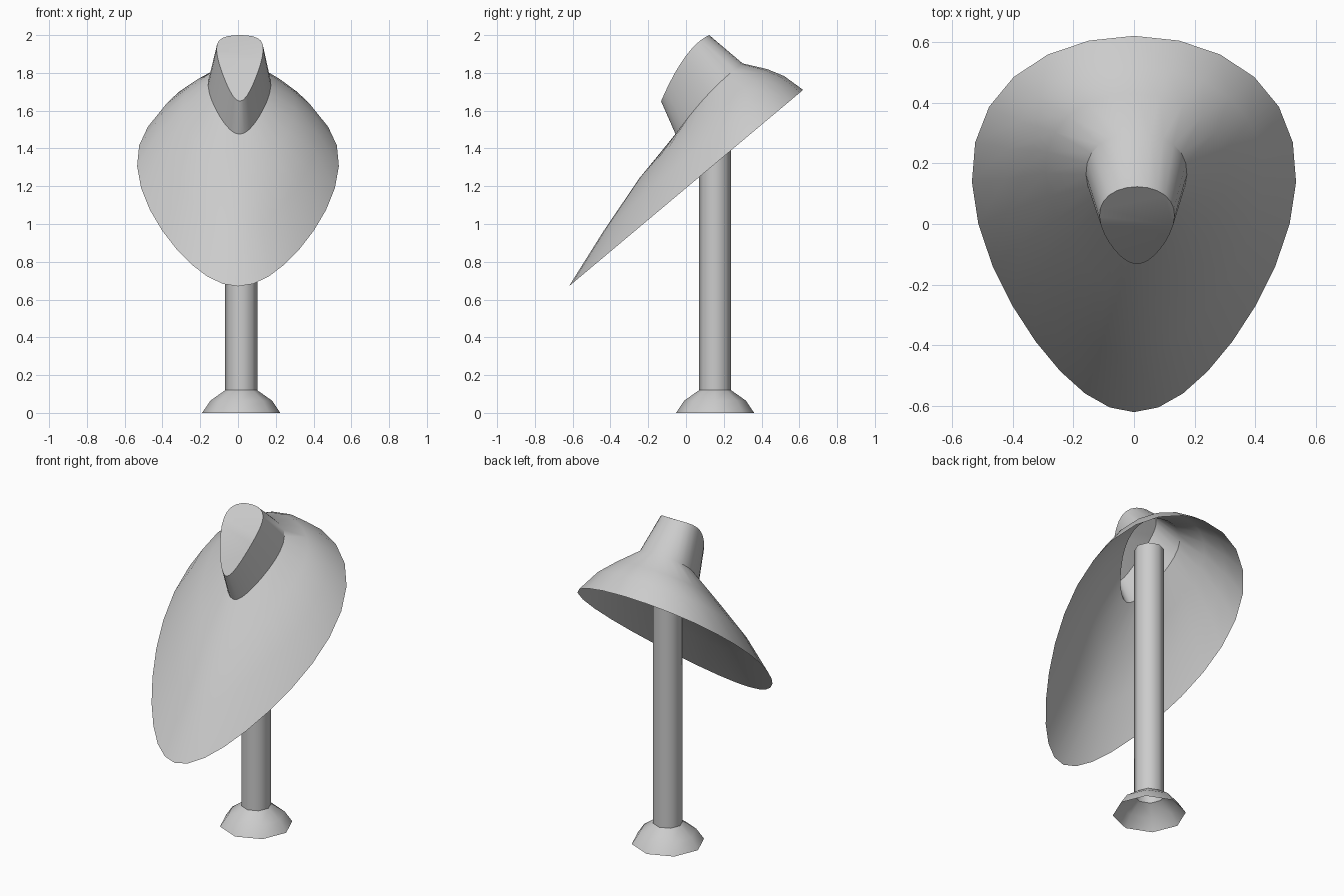
import bpy, bmesh
from math import sin, cos, tau

if "Cube" in bpy.data.objects:
    bpy.data.objects.remove(bpy.data.objects["Cube"])


def finish(bm, name, angle):
    me = bpy.data.meshes.new(name)
    bmesh.ops.recalc_face_normals(bm, faces=bm.faces)
    bm.to_mesh(me)
    bm.free()
    ob = bpy.data.objects.new(name, me)
    bpy.context.collection.objects.link(ob)
    bpy.ops.object.select_all(action='DESELECT')
    ob.select_set(True)
    bpy.context.view_layer.objects.active = ob
    bpy.ops.object.shade_smooth_by_angle(angle=angle)
    return ob


def bridge(bm, rings):
    for a, b in zip(rings, rings[1:]):
        n = len(a)
        for i in range(n):
            j = (i + 1) % n
            bm.faces.new((a[i], a[j], b[j], b[i]))


def egg_ring(bm, back, front, half_width, lift, cx, n=28):
    """Tilted egg-shaped ring, wide towards the back and pointed to the front."""
    verts = []
    for i in range(n):
        a = tau * i / n
        s = cos(a)
        f = (1 + s) / 2
        x = cx + half_width * sin(a) * (0.95 + 0.29 * s)
        y = front[0] + (back[0] - front[0]) * f
        z = front[1] + (back[1] - front[1]) * f + lift * sin(a) ** 2
        verts.append(bm.verts.new((x, y, z)))
    return verts


def lathe(name, profile, center, sides, cap_top, angle):
    bm = bmesh.new()
    rings = [[bm.verts.new((center[0] + r * cos(tau * i / sides),
                            center[1] + r * sin(tau * i / sides), z))
              for i in range(sides)] for r, z in profile]
    bridge(bm, rings)
    if cap_top:
        bm.faces.new(rings[-1])
    return finish(bm, name, angle)


# Octagonal foot and pole, open underneath
C = (0.017, 0.154)
lathe("foot", [(0.207, 0), (0.163, 0.065), (0.085, 0.12)], C, 8, False, 0.9)
lathe("pole", [(0.085, 0.12), (0.085, 1.72)], C, 8, True, 0.9)

# Thin tilted shade with hollow neck: (back yz, front yz, half width, lift, centre x)
RINGS = [
    ((0.62, 1.71), (-0.62, 0.67), 0.54, 0.0, 0.0),
    ((0.52, 1.783), (-0.435, 0.965), 0.43, 0.01, 0.0),
    ((0.43, 1.82), (-0.245, 1.245), 0.30, 0.02, 0.004),
    ((0.30, 1.85), (-0.055, 1.475), 0.168, 0.03, 0.008),
    ((0.123, 2.0), (-0.132, 1.65), 0.125, 0.06, 0.01),
]
bm = bmesh.new()
rings = [egg_ring(bm, *r) for r in RINGS]
bridge(bm, rings)

# Neck cap, folded along a ridge from side to side
top = rings[-1]
q = len(top) // 4
bm.faces.new(top[q:3 * q + 1])
bm.faces.new(top[3 * q:] + top[:q + 1])
finish(bm, "shade", 0.6)
